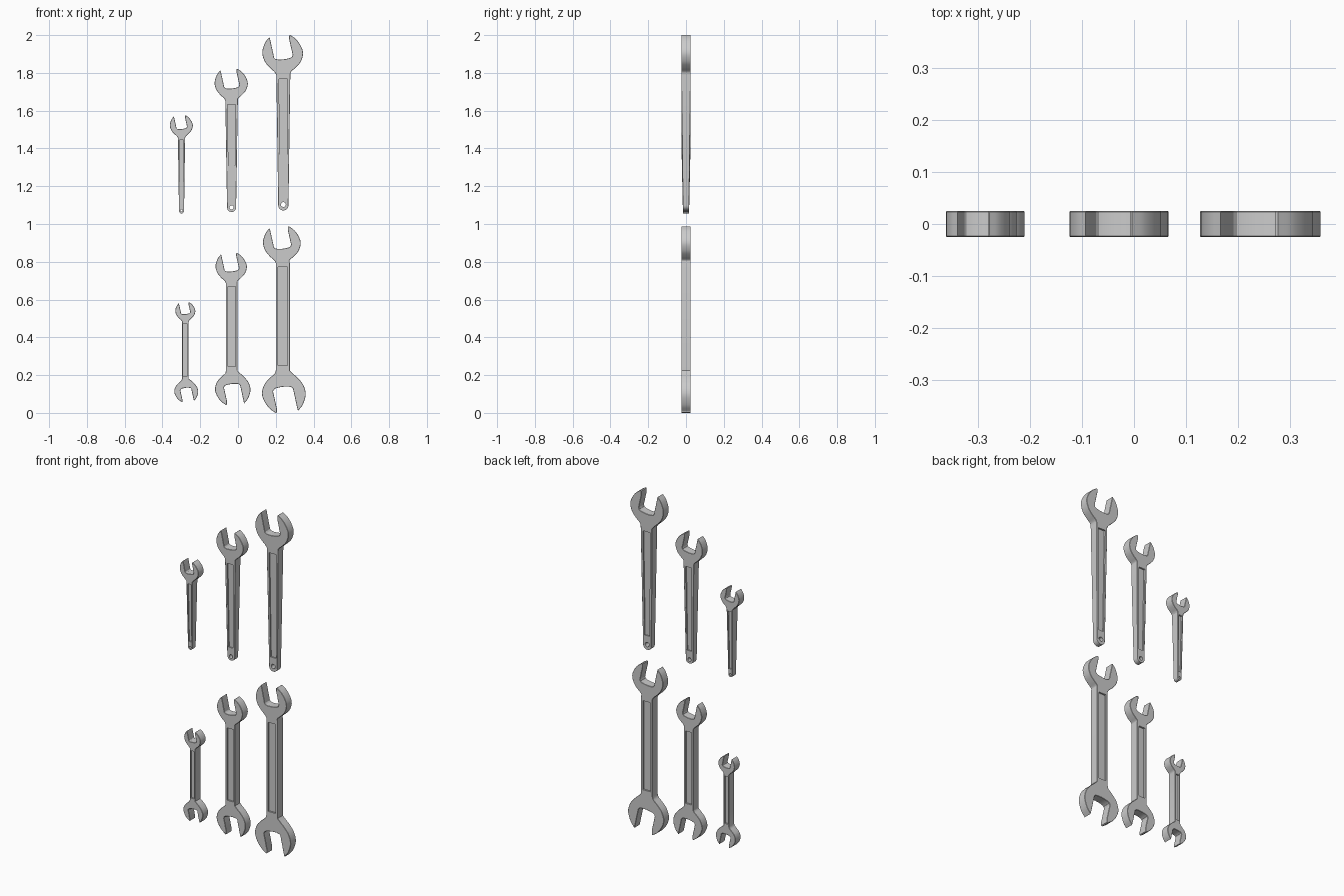
import bpy, bmesh, math
from mathutils import Vector

if "Cube" in bpy.data.objects:
    bpy.data.objects.remove(bpy.data.objects["Cube"])

T = 0.025       # half thickness
DEPTH = 0.010   # depth of handle recess

# Open jaw profile, jaw half-width = 1, opening upward
OUT_R = [(.42, -.88), (.64, -.68), (.88, -.40), (1.0, 0), (.90, .36), (.66, .70), (.37, .91)]
SLOT = [(.32, .88), (.32, .70), (.49, -.06), (.46, -.15), (.38, -.21), (.2, -.255), (0, -.285),
        (-.22, -.29), (-.36, -.26), (-.42, -.20), (-.44, -.10), (-.62, .72)]
OUT_L = [(-.65, .81), (-.86, .54), (-1.0, .08), (-.90, -.34), (-.66, -.66), (-.42, -.88)]


def smooth(pts, n=4):
    """Catmull-Rom curve through the points."""
    p = [Vector(q) for q in pts]
    p = [2 * p[0] - p[1]] + p + [2 * p[-1] - p[-2]]
    out = []
    for a, b, c, d in zip(p, p[1:], p[2:], p[3:]):
        for i in range(n):
            t = i / n
            out.append(0.5 * (2 * b + (c - a) * t + (2 * a - 5 * b + 4 * c - d) * t * t
                              + (3 * b - a - 3 * c + d) * t ** 3))
    return out + [p[-2]]


def jaw(x, z, r, cx, hw, sign=1):
    """Jaw outline from one neck corner to the other; sign -1 turns it over."""
    off = sign * (cx - x) / r
    right = smooth([(off + hw / r, -1.03)] + OUT_R)
    left = smooth(OUT_L + [(off - hw / r, -1.03)])
    pts = right + [Vector(s) for s in SLOT] + left
    return [(x + sign * r * p.x, z + sign * r * p.y) for p in pts]


def prism(bm, pts, y0, y1):
    """Solid from an (x, z) outline; returns the rim edges of both caps."""
    a = [bm.verts.new((x, y0, z)) for x, z in pts]
    b = [bm.verts.new((x, y1, z)) for x, z in pts]
    caps = [bm.faces.new(a), bm.faces.new(b[::-1])]
    n = len(pts)
    for i in range(n):
        j = (i + 1) % n
        bm.faces.new((a[j], a[i], b[i], b[j]))
    bmesh.ops.recalc_face_normals(bm, faces=bm.faces)
    return [e for f in caps for e in f.edges]


def to_object(bm, name):
    me = bpy.data.meshes.new(name)
    bm.to_mesh(me)
    bm.free()
    ob = bpy.data.objects.new(name, me)
    bpy.context.collection.objects.link(ob)
    return ob


def wrench(name, outline, recess, hole=None, taper=None):
    # body with slightly broken edges
    bm = bmesh.new()
    rim = prism(bm, outline, -T, T)
    bmesh.ops.bevel(bm, geom=rim, offset=0.0015, segments=1, affect='EDGES', clamp_overlap=True)
    body = to_object(bm, name)

    # cutter: recess on both faces and hanging hole
    bm = bmesh.new()
    for s in (-1, 1):
        prism(bm, recess, s * (T - DEPTH), s * (T + 0.02))
    if hole:
        x, z, r = hole
        ring = [(x + r * math.cos(i * math.tau / 20), z + r * math.sin(i * math.tau / 20))
                for i in range(20)]
        prism(bm, ring, -0.06, 0.06)
    cutter = to_object(bm, name + "_cutter")
    cutter.hide_render = True
    mod = body.modifiers.new("cut", 'BOOLEAN')
    mod.operation, mod.solver, mod.object = 'DIFFERENCE', 'EXACT', cutter
    bpy.ops.object.select_all(action='DESELECT')
    bpy.context.view_layer.objects.active = body
    body.select_set(True)
    bpy.ops.object.modifier_apply(modifier=mod.name)
    bpy.data.objects.remove(cutter)

    # thin the handle toward its end
    if taper:
        top, end = taper
        bm = bmesh.new()
        bm.from_mesh(body.data)
        bmesh.ops.bisect_plane(bm, geom=bm.verts[:] + bm.edges[:] + bm.faces[:],
                               plane_co=(0, 0, top), plane_no=(0, 0, 1))
        for v in bm.verts:
            t = min(max((top - v.co.z) / (top - end), 0), 1)
            v.co.y *= 1 - 0.35 * t
        bm.to_mesh(body.data)
        bm.free()
    bpy.ops.object.shade_smooth_by_angle(angle=math.radians(30))


def single(name, x, z, r, cx, hw, hw_end, end, hole_z, hole_r, rec_z):
    pts = jaw(x, z, r, cx, hw)
    # rounded handle end
    for i in range(13):
        a = math.pi + math.pi * i / 12
        pts.append((cx + hw_end * math.cos(a), end + hw_end * (1 + math.sin(a))))
    k, top = 0.62, z - 1.25 * r
    recess = [(cx - k * hw, top), (cx + k * hw, top),
              (cx + k * hw_end, rec_z), (cx - k * hw_end, rec_z)]
    wrench(name, pts, recess, (cx, hole_z, hole_r), (z - 1.03 * r, end))


def double(name, top, bottom, cx, hw):
    pts = jaw(*top, cx, hw) + jaw(*bottom, cx, hw, -1)
    w = 0.66 * hw
    zt, zb = top[1] - 1.25 * top[2], bottom[1] + 1.25 * bottom[2]
    wrench(name, pts, [(cx - w, zt), (cx + w, zt), (cx + w, zb), (cx - w, zb)])


# upper row: single-ended wrenches
single("large_single_wrench", .2365, 1.902, .108, .240, .037, .027, 1.072, 1.103, .013, 1.155)
single("medium_single_wrench", -.036, 1.742, .088, -.034, .033, .024, 1.064, 1.088, .011, 1.140)
single("small_single_wrench", -.300, 1.520, .061, -.299, .019, .0135, 1.056, 1.071, .006, 1.105)

# lower row: double-ended wrenches
double("large_double_wrench", (.232, .897, .100), (.2425, .1055, .116), .237, .037)
double("medium_double_wrench", (-.036, .772, .083), (-.028, .127, .094), -.0335, .031)
double("small_double_wrench", (-.279, .538, .053), (-.274, .115, .0635), -.2785, .0175)
